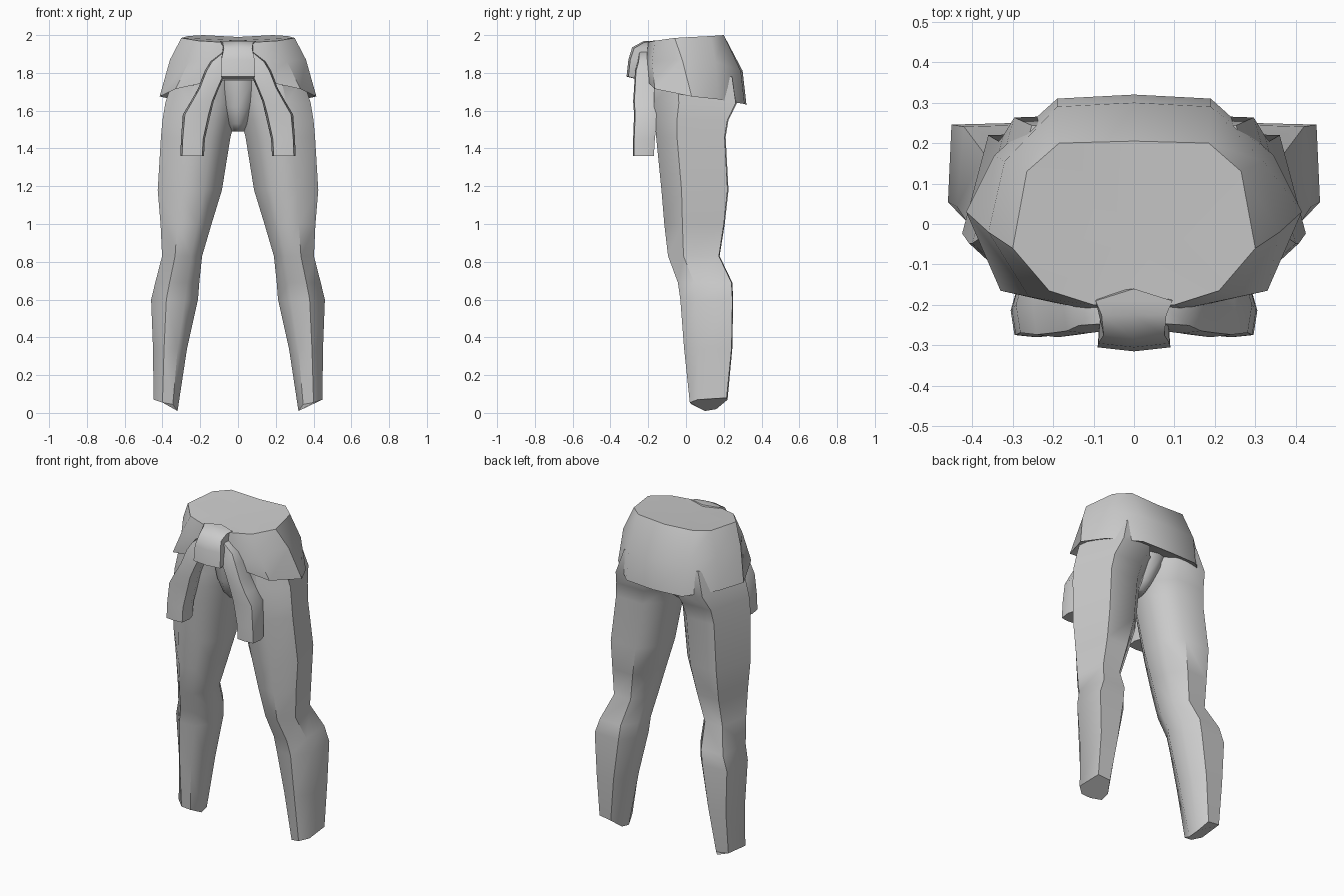
import bpy, bmesh, math

grey = bpy.data.materials.new("grey")
grey.diffuse_color = (0.6, 0.6, 0.6, 1)


def loft(name, rings, bottom=None, top=None, angle=50):
    """Skin a list of rings (all the same length) and close the ends, optionally to a point."""
    bm = bmesh.new()
    vs = [[bm.verts.new(p) for p in r] for r in rings]
    n = len(rings[0])
    for a, b in zip(vs, vs[1:]):
        for i in range(n):
            bm.faces.new((a[i], a[(i + 1) % n], b[(i + 1) % n], b[i]))
    for ring, tip in ((vs[0], bottom), (vs[-1], top)):
        if tip:
            c = bm.verts.new(tip)
            for i in range(n):
                bm.faces.new((ring[i], ring[(i + 1) % n], c))
        else:
            bm.faces.new(ring)
    bmesh.ops.recalc_face_normals(bm, faces=bm.faces)
    me = bpy.data.meshes.new(name)
    bm.to_mesh(me)
    bm.free()
    me.materials.append(grey)
    ob = bpy.data.objects.new(name, me)
    bpy.context.collection.objects.link(ob)
    bpy.ops.object.select_all(action='DESELECT')
    ob.select_set(True)
    bpy.context.view_layer.objects.active = ob
    bpy.ops.object.shade_smooth_by_angle(angle=math.radians(angle))
    return ob


def full(half):
    """Mirror a half ring whose first and last points lie on x = 0."""
    return half + [(-x, y, z) for x, y, z in half[-2:0:-1]]


def flip(rings, s):
    return [[(s * x, y, z) for x, y, z in r] for r in rings]


# Legs: z, inner x, outer x, front y, back y, squareness of the outer back corner
leg_sections = [
    (0.34, 0.27, 0.45, -0.01, 0.245, 0.9),
    (0.60, 0.212, 0.46, -0.03, 0.25, 0.93),
    (0.69, 0.205, 0.438, -0.043, 0.245, 0.85),
    (0.83, 0.19, 0.402, -0.095, 0.178, 0.7),
    (1.00, 0.14, 0.41, -0.115, 0.205, 0.65),
    (1.18, 0.085, 0.425, -0.13, 0.225, 0.62),
    (1.46, 0.04, 0.408, -0.158, 0.21, 0.6),
    (1.55, 0.015, 0.40, -0.165, 0.225, 0.6),
    (1.64, -0.01, 0.385, -0.17, 0.27, 0.55),
    (1.78, -0.01, 0.34, -0.17, 0.25, 0.5),
]


def leg_ring(z, xi, xo, yf, yb, c):
    cx, cy, w, d = (xi + xo) / 2, (yf + yb) / 2, (xo - xi) / 2, (yb - yf) / 2
    shape = [(-.45, -.95), (.35, -1), (1, -.4), (c, .97), (-.4, 1), (-.92, .45), (-1, -.35)]
    return [(cx + u * w, cy + v * d, z) for u, v in shape]


# Slanted trouser cuff, lowest at the inner side
cuff = [(.345, .03, .045), (.40, .02, .055), (.447, .06, .07), (.44, .215, .08),
        (.36, .22, .07), (.325, .16, .02), (.32, .10, .01)]
leg = [cuff] + [leg_ring(*s) for s in leg_sections]

# Jacket sleeves hanging in front: z, inner x, outer x, front y, back y
sleeve_sections = [
    (1.36, 0.18, 0.305, -0.28, -0.17),
    (1.45, 0.175, 0.302, -0.28, -0.165),
    (1.58, 0.145, 0.292, -0.275, -0.15),
    (1.65, 0.128, 0.25, -0.28, -0.15),
    (1.72, 0.10, 0.21, -0.275, -0.16),
    (1.81, 0.06, 0.175, -0.27, -0.16),
    (1.86, 0.03, 0.145, -0.255, -0.17),
    (1.91, 0.02, 0.08, -0.25, -0.18),
]


def sleeve_ring(z, xi, xo, yf, yb):
    cx, cy, w, d = (xi + xo) / 2, (yf + yb) / 2, (xo - xi) / 2, (yb - yf) / 2
    shape = [(-.85, -.9), (0, -1), (.85, -.9), (1, .2), (.8, 1), (-.8, 1), (-1, .2)]
    return [(cx + u * w, cy + v * d, z) for u, v in shape]


sleeve = [sleeve_ring(*s) for s in sleeve_sections]

for side, s in (("right", 1), ("left", -1)):
    loft(side + "_leg", flip(leg, s))
    loft(side + "_sleeve", flip(sleeve, s))

# Crotch bridging the two legs
crotch = []
for z, w, yf, yb in ((1.49, .035, -.08, .08), (1.53, .06, -.12, .13), (1.62, .10, -.155, .20),
                     (1.76, .16, -.165, .25)):
    cy, d = (yf + yb) / 2, (yb - yf) / 2
    crotch.append([(w * math.cos(a), cy + d * math.sin(a), z)
                   for a in (math.tau * i / 12 for i in range(12))])
loft("crotch", crotch)

# Jacket body wrapped round the hips, with a turned-in hem
hem = [(0, -.205, 1.76), (.12, -.212, 1.76), (.33, -.165, 1.715), (.415, .03, 1.675),
       (.345, .17, 1.66), (.19, .31, 1.635), (0, .32, 1.63)]
middle = [(0, -.208, 1.86), (.12, -.21, 1.86), (.26, -.18, 1.86), (.36, -.02, 1.87),
          (.32, .155, 1.86), (.19, .29, 1.81), (0, .30, 1.81)]
waist = [(0, -.20, 1.96), (.10, -.20, 1.963), (.21, -.165, 1.97), (.30, -.06, 1.985),
         (.265, .13, 1.995), (.185, .20, 2.0), (0, .205, 1.99)]
inner = [(x * .86, y * .8, z + .03) for x, y, z in hem]
loft("jacket_body", [full(r) for r in (inner, hem, middle, waist)], top=(0, -.02, 1.972), angle=45)

# Knot folded over the front of the waist
knot_half = [
    [(0, -.16, 1.77), (.06, -.17, 1.77), (.075, -.25, 1.765), (0, -.255, 1.765)],
    [(0, -.16, 1.79), (.08, -.17, 1.79), (.09, -.305, 1.78), (0, -.315, 1.78)],
    [(0, -.16, 1.87), (.08, -.17, 1.87), (.088, -.295, 1.87), (0, -.305, 1.87)],
    [(0, -.16, 1.94), (.08, -.17, 1.94), (.075, -.275, 1.93), (0, -.285, 1.935)],
    [(0, -.16, 1.972), (.095, -.19, 1.968), (.08, -.225, 1.96), (0, -.225, 1.968)],
]
loft("knot", [full(r) for r in knot_half])
